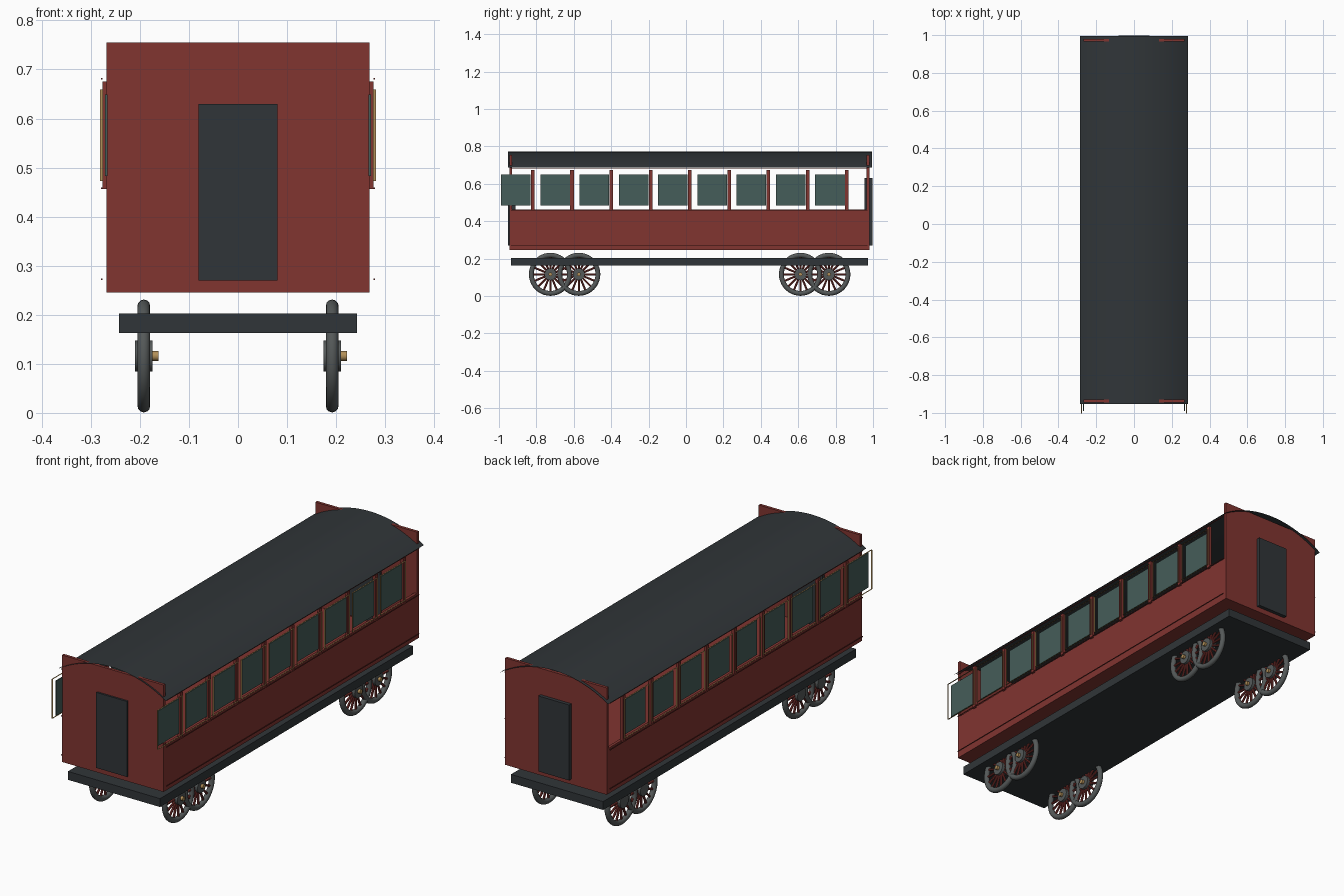
import bpy, bmesh, math
from mathutils import Matrix, Vector

if "Cube" in bpy.data.objects:
    bpy.data.objects.remove(bpy.data.objects["Cube"])


def material(name, rgb):
    m = bpy.data.materials.new(name)
    m.diffuse_color = (*rgb, 1)
    m.use_nodes = True
    m.node_tree.nodes["Principled BSDF"].inputs["Base Color"].default_value = m.diffuse_color
    return m


RED = material("maroon paint", (0.22, 0.035, 0.03))
DARK = material("dark iron", (0.03, 0.036, 0.04))
STEEL = material("tyre steel", (0.09, 0.1, 0.1))
GLASS = material("window glass", (0.06, 0.11, 0.1))
BRASS = material("brass", (0.45, 0.28, 0.1))


def finish(name, bm, mat, smooth=False):
    me = bpy.data.meshes.new(name)
    bm.to_mesh(me)
    bm.free()
    ob = bpy.data.objects.new(name, me)
    bpy.context.collection.objects.link(ob)
    me.materials.append(mat)
    if smooth:
        bpy.ops.object.select_all(action='DESELECT')
        bpy.context.view_layer.objects.active = ob
        ob.select_set(True)
        bpy.ops.object.shade_smooth_by_angle(angle=math.radians(35))
    return ob


def box(name, x, y, z, mat):
    bm = bmesh.new()
    bmesh.ops.create_cube(bm, size=1)
    for v in bm.verts:
        v.co = [a + (b - a) * (c + 0.5) for (a, b), c in zip((x, y, z), v.co)]
    return finish(name, bm, mat)


def side_box(name, s, x, y, z, mat):
    return box(name, sorted((s * x[0], s * x[1])), y, z, mat)


def strip(name, points, axis, mat, closed=False, smooth=False):
    """Thin sheet: a point path swept along one axis vector."""
    bm = bmesh.new()
    a = [bm.verts.new(p) for p in points]
    b = [bm.verts.new(Vector(p) + Vector(axis)) for p in points]
    n = len(a)
    for i in range(n if closed else n - 1):
        j = (i + 1) % n
        bm.faces.new((a[i], a[j], b[j], b[i]))
    return finish(name, bm, mat, smooth)


# Underframe, floor
box("chassis", (-0.243, 0.243), (-0.935, 0.972), (0.163, 0.203), DARK)
box("floor", (-0.268, 0.268), (-0.94, 0.975), (0.245, 0.26), RED)

# End walls and end doors
for label, wall, door in (("front", (-0.944, -0.93), (-0.953, -0.912)),
                          ("back", (0.966, 0.98), (0.955, 0.997))):
    box(label + "_end_wall", (-0.268, 0.268), wall, (0.245, 0.755), RED)
    box(label + "_door", (-0.081, 0.081), door, (0.27, 0.63), DARK)

# Arched sheet roof
R, CZ = 0.52, 0.772 - 0.52
half = math.asin(0.285 / R)
arc = [(R * math.sin(half * (i / 12 - 1)), -0.952, CZ + R * math.cos(half * (i / 12 - 1)))
       for i in range(25)]
strip("roof", arc, (0, 1.946, 0), DARK, smooth=True)

# Sides: lower panel, mouldings, windows and pillars
for s, side in ((-1, "left"), (1, "right")):
    side_box(side + "_lower_panel", s, (0.254, 0.268), (-0.935, 0.97), (0.255, 0.462), RED)
    for i, z in enumerate((0.272, 0.458, 0.681)):
        side_box(f"{side}_moulding_{i}", s, (0.2765, 0.2795), (-0.935, 0.97),
                 (z - 0.0015, z + 0.0015), RED)
    for i in range(9):
        y = -0.91 + 0.21 * i
        side_box(f"{side}_glass_{i}", s, (0.266, 0.271), (y - 0.079, y + 0.079),
                 (0.483, 0.649), GLASS)
        loop = [(s * 0.275, y + a * 0.0935, 0.566 + b * 0.0935)
                for a, b in ((-1, -1), (1, -1), (1, 1), (-1, 1))]
        strip(f"{side}_window_frame_{i}", loop, (s * 0.0065, 0, 0), BRASS, closed=True)
        side_box(f"{side}_pillar_{i}", s, (0.262, 0.2765), (y + 0.081, y + 0.1),
                 (0.456, 0.675), RED)

# Wheels
WZ, MAJOR, MINOR = 0.116, 0.102, 0.013


def cylinder(name, x0, x1, y, r, mat, seg=24):
    bm = bmesh.new()
    m = Matrix.Translation(((x0 + x1) / 2, y, WZ)) @ Matrix.Rotation(math.pi / 2, 4, 'Y')
    bmesh.ops.create_cone(bm, cap_ends=True, segments=seg, radius1=r, radius2=r,
                          depth=x1 - x0, matrix=m)
    return finish(name, bm, mat, True)


def wheel(name, x, y):
    bpy.ops.mesh.primitive_torus_add(location=(x, y, WZ), rotation=(0, math.pi / 2, 0),
                                     major_radius=MAJOR, minor_radius=MINOR,
                                     major_segments=40, minor_segments=12)
    tyre = bpy.context.object
    tyre.name = name + "_tyre"
    tyre.data.materials.append(STEEL)
    bpy.ops.object.shade_smooth_by_angle(angle=math.radians(60))
    cylinder(name + "_hub", x - 0.018, x + 0.018, y, 0.032, STEEL)
    cylinder(name + "_axle_cap", x + 0.016, x + 0.03, y, 0.01, BRASS, 16)
    bm = bmesh.new()
    for i in range(16):
        m = (Matrix.Translation((x, y, WZ)) @ Matrix.Rotation(i * math.tau / 16, 4, 'X')
             @ Matrix.Translation((0, 0, 0.06)))
        bmesh.ops.create_cone(bm, cap_ends=True, segments=8, radius1=0.0055,
                              radius2=0.0055, depth=0.075, matrix=m)
    finish(name + "_spokes", bm, RED, True)


for s, side in ((-1, "left"), (1, "right")):
    for i, y in enumerate((-0.725, -0.573, 0.612, 0.764)):
        wheel(f"{side}_wheel_{i}", s * 0.192, y)
